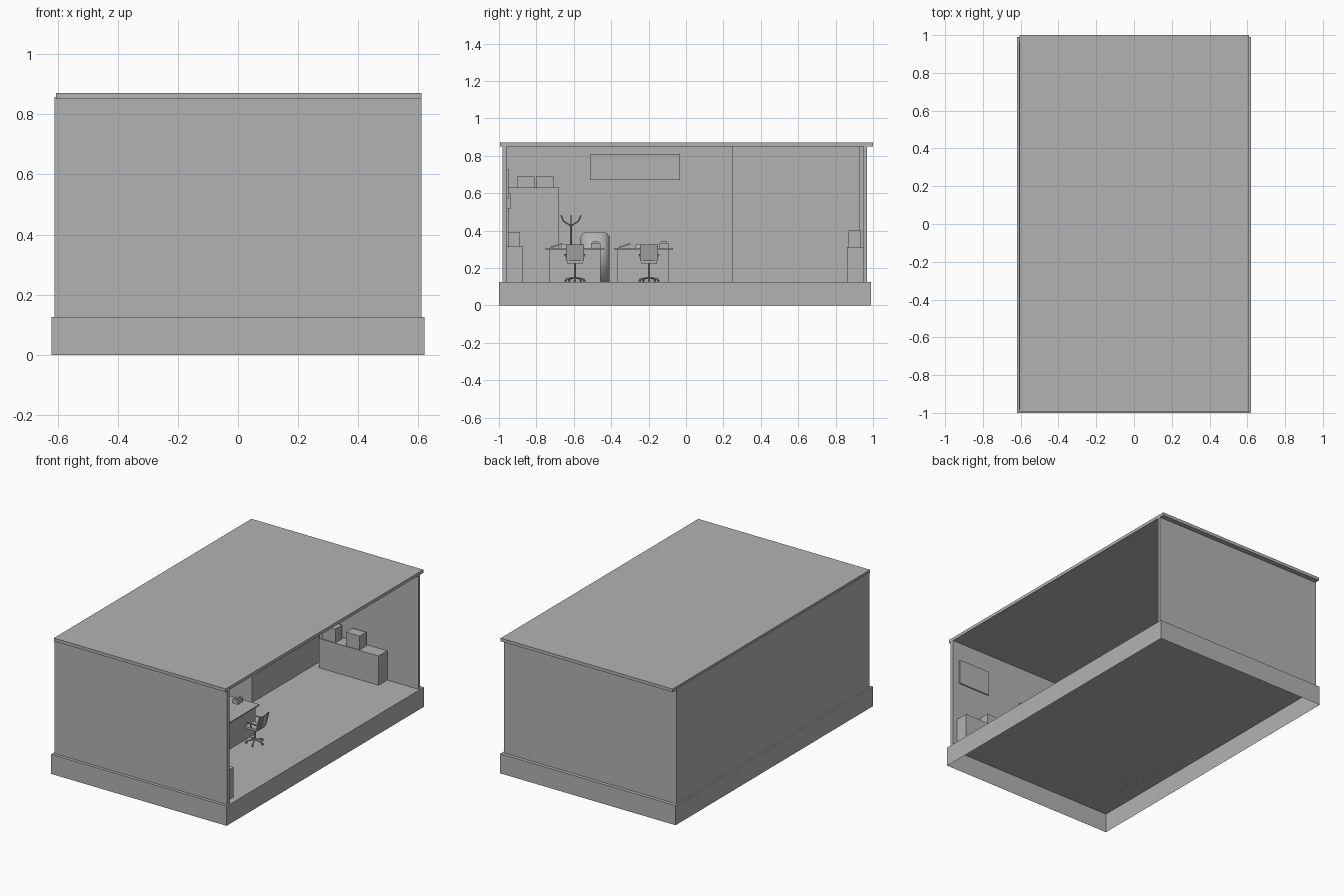
import bpy, bmesh, math
from mathutils import Vector, Matrix

cube = bpy.data.objects.get("Cube")
if cube:
    bpy.data.objects.remove(cube, do_unlink=True)

grey = bpy.data.materials.new("plain grey")
grey.use_nodes = True
COLOUR = (0.45, 0.45, 0.45, 1)
grey.diffuse_color = COLOUR
grey.node_tree.nodes["Principled BSDF"].inputs["Base Color"].default_value = COLOUR

FLOOR = 0.125


def finish(name, bm, smooth=False):
    mesh = bpy.data.meshes.new(name)
    bmesh.ops.recalc_face_normals(bm, faces=bm.faces)
    if smooth:
        for f in bm.faces:
            f.smooth = True
    bm.to_mesh(mesh)
    bm.free()
    mesh.materials.append(grey)
    obj = bpy.data.objects.new(name, mesh)
    bpy.context.collection.objects.link(obj)
    return obj


def add_box(bm, x, y, z):
    """Add a box from three (low, high) ranges."""
    size = Vector((x[1] - x[0], y[1] - y[0], z[1] - z[0]))
    mid = Vector((sum(x), sum(y), sum(z))) / 2
    m = Matrix.Translation(mid) @ Matrix.Diagonal(size).to_4x4()
    return bmesh.ops.create_cube(bm, size=1, matrix=m)["verts"]


def box(name, x, y, z):
    bm = bmesh.new()
    add_box(bm, x, y, z)
    return finish(name, bm)


def add_rod(bm, a, b, r, sides=8):
    """Add a cylinder between two points."""
    a, b = Vector(a), Vector(b)
    turn = (b - a).to_track_quat("Z", "Y").to_matrix().to_4x4()
    bmesh.ops.create_cone(bm, cap_ends=True, segments=sides, radius1=r, radius2=r,
                          depth=(b - a).length, matrix=Matrix.Translation((a + b) / 2) @ turn)


# Hollow plinth with the floor as its top
bm = bmesh.new()
add_box(bm, (-0.62, 0.62), (-1, 0.99), (0, FLOOR))
bm.normal_update()
under = [f for f in bm.faces if f.normal.z < -0.5]
bmesh.ops.delete(bm, geom=under, context="FACES_ONLY")
finish("plinth", bm)

# Shell: three walls and the roof, open towards +x
box("front_wall", (-0.61, 0.61), (-0.98, -0.957), (FLOOR, 0.85))
box("back_wall", (-0.61, 0.61), (0.95, 0.968), (FLOOR, 0.85))
box("side_wall", (-0.61, -0.59), (-0.98, 0.968), (FLOOR, 0.858))
box("roof", (-0.605, 0.61), (-0.995, 1.0), (0.85, 0.87))

# Inner room and wall panels
box("inner_room", (-0.59, -0.074), (0.246, 0.93), (FLOOR, 0.85))
box("room_board", (-0.074, -0.066), (0.305, 0.88), (0.37, 0.65))
box("wall_board", (-0.59, -0.58), (-0.513, -0.032), (0.67, 0.81))
box("front_board", (0.338, 0.563), (-0.957, -0.949), (0.57, 0.73))
box("wall_shelf", (-0.15, 0.1), (-0.957, -0.938), (0.515, 0.6))

# Counters with boxes on top
box("back_counter", (-0.03, 0.39), (0.862, 0.95), (FLOOR, 0.312))
for i, x in enumerate((-0.015, 0.155)):
    box(f"back_counter_box_{i}", (x, x + 0.097), (0.868, 0.935), (0.312, 0.4))
box("front_counter", (-0.4, 0.58), (-0.957, -0.872), (FLOOR, 0.315))
for i, x in enumerate((0.3, 0.08)):
    box(f"front_counter_box_{i}", (x, x + 0.1), (-0.952, -0.888), (0.315, 0.39))

# Tall cabinet with two boxes
box("cabinet", (-0.59, -0.43), (-0.952, -0.679), (FLOOR, 0.63))
for i, y in enumerate((-0.904, -0.802)):
    box(f"cabinet_box_{i}", (-0.56, -0.46), (y, y + 0.095), (0.63, 0.69))


def desk(tag, y):
    box(f"desk_body_{tag}", (0.01, 0.186), (y - 0.137, y + 0.137), (FLOOR, 0.3))
    box(f"desk_top_{tag}", (-0.005, 0.2), (y - 0.158, y + 0.158), (0.3, 0.308))
    # Telephone box with a small lid
    bm = bmesh.new()
    add_box(bm, (0.06, 0.1), (y + 0.085, y + 0.137), (0.308, 0.334))
    add_box(bm, (0.07, 0.09), (y + 0.095, y + 0.127), (0.334, 0.342))
    finish(f"desk_phone_{tag}", bm)
    # Tilted tray
    bm = bmesh.new()
    tray = add_box(bm, (0.05, 0.15), (-0.032, 0.032), (-0.004, 0.004))
    turn = Matrix.Rotation(math.radians(18), 4, "X")
    bmesh.ops.transform(bm, verts=tray, matrix=Matrix.Translation((0, y - 0.1, 0.32)) @ turn)
    finish(f"desk_tray_{tag}", bm)


def chair(name, x, y, facing):
    """Swivel chair whose backrest lies towards +x before turning."""
    bm = bmesh.new()
    add_rod(bm, (0, 0, 0.025), (0, 0, 0.1), 0.006)
    for i in range(5):
        a = math.tau * i / 5
        tip = Vector((math.cos(a), math.sin(a), 0)) * 0.052
        add_rod(bm, (0, 0, 0.025), tip + Vector((0, 0, 0.015)), 0.004, 6)
        bmesh.ops.create_uvsphere(bm, u_segments=8, v_segments=6, radius=0.007,
                                  matrix=Matrix.Translation(tip + Vector((0, 0, 0.007))))
    add_box(bm, (-0.045, 0.04), (-0.042, 0.042), (0.1, 0.113))
    # Curved, reclined backrest made of slats side by side
    slats = 6
    for i in range(slats):
        w = 0.096 / slats
        y0 = -0.048 + w * i
        bend = 0.012 * (1 - ((y0 + w / 2) / 0.048) ** 2)
        part = add_box(bm, (0.035 + bend, 0.041 + bend), (y0, y0 + w), (0.112, 0.2))
        for v in part:
            v.co.x += (v.co.z - 0.112) * 0.25
    # Armrests
    for s in (-1, 1):
        add_rod(bm, (0, s * 0.035, 0.108), (0, s * 0.052, 0.145), 0.003, 6)
        add_box(bm, (-0.03, 0.045), (s * 0.052 - 0.005, s * 0.052 + 0.005), (0.144, 0.149))
    obj = finish(name, bm)
    obj.location = (x, y, FLOOR)
    obj.rotation_euler.z = facing


for tag, y in (("front", -0.594), ("rear", -0.228)):
    desk(tag, y)
for tag, y in (("front", -0.594), ("rear", -0.198)):
    chair(f"chair_right_{tag}", 0.26, y, 0)
    chair(f"chair_left_{tag}", -0.095, y - 0.025, math.pi)

# Bowed screen with rounded top corners
bm = bmesh.new()
cols = 12
rows = []
for i in range(cols + 1):
    t = -1 + 2 * i / cols
    x = -0.555 + 0.02 * (1 - t * t)
    top = 0.393 - 0.025 * abs(t) ** 6
    rows.append([bm.verts.new((x, -0.486 + 0.075 * t, z)) for z in (FLOOR, top)])
for a, b in zip(rows, rows[1:]):
    bm.faces.new((a[0], b[0], b[1], a[1]))
screen = finish("bowed_screen", bm, smooth=True)
solid = screen.modifiers.new("thickness", "SOLIDIFY")
solid.thickness = 0.006

# Coat stand with forked hooks
bm = bmesh.new()
cx, cy = -0.5, -0.615
add_rod(bm, (cx, cy, FLOOR), (cx, cy, 0.43), 0.005)
for i in range(4):
    a = math.tau * i / 4
    d = Vector((math.cos(a), math.sin(a), 0))
    base = Vector((cx, cy, 0))
    up = Vector((0, 0, 1))
    add_rod(bm, base + up * 0.425, base + d * 0.04 + up * 0.45, 0.004, 6)
    add_rod(bm, base + d * 0.04 + up * 0.45, base + d * 0.053 + up * 0.482, 0.004, 6)
    add_rod(bm, base + up * (FLOOR + 0.03), base + d * 0.05 + up * FLOOR, 0.004, 6)
finish("coat_stand", bm)
